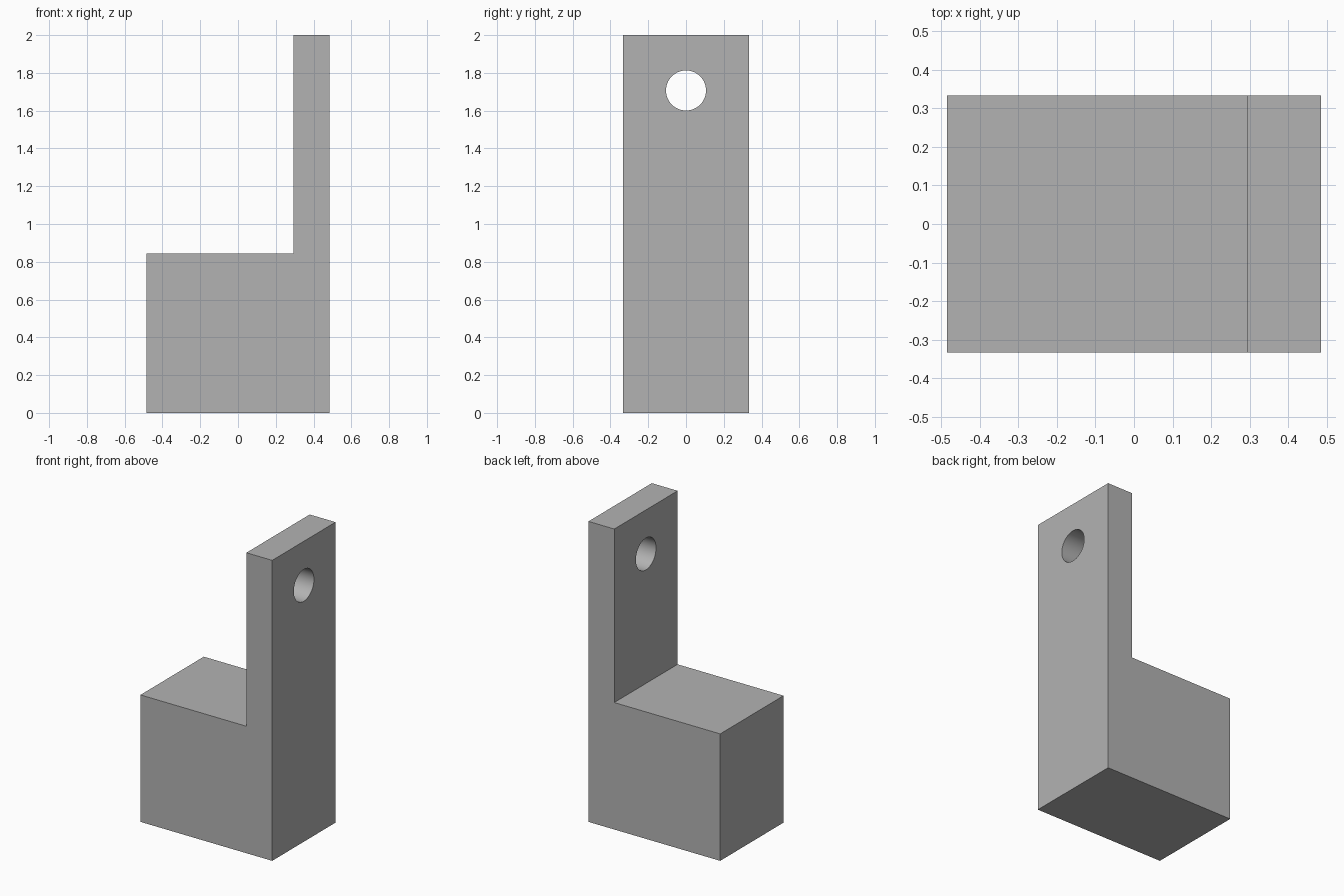
import bpy, bmesh, math

if "Cube" in bpy.data.objects:
    bpy.data.objects.remove(bpy.data.objects["Cube"], do_unlink=True)

HALF_X, HALF_Y = 0.485, 0.333
PLATE_X, STEP_Z, TOP_Z = 0.295, 0.845, 2.0
HOLE_Z, HOLE_R = 1.707, 0.106

grey = bpy.data.materials.new("plain grey")
grey.use_nodes = True
colour = (0.45, 0.45, 0.45, 1)
grey.diffuse_color = colour
grey.node_tree.nodes["Principled BSDF"].inputs["Base Color"].default_value = colour

# L-shaped side profile extruded across the depth
profile = [(-HALF_X, 0), (HALF_X, 0), (HALF_X, TOP_Z),
           (PLATE_X, TOP_Z), (PLATE_X, STEP_Z), (-HALF_X, STEP_Z)]
bm = bmesh.new()
face = bm.faces.new([bm.verts.new((x, -HALF_Y, z)) for x, z in profile])
new = bmesh.ops.extrude_face_region(bm, geom=[face])["geom"]
bmesh.ops.translate(bm, vec=(0, 2 * HALF_Y, 0),
                    verts=[v for v in new if isinstance(v, bmesh.types.BMVert)])
bmesh.ops.recalc_face_normals(bm, faces=bm.faces)
mesh = bpy.data.meshes.new("bracket_block")
bm.to_mesh(mesh)
bm.free()
mesh.materials.append(grey)
block = bpy.data.objects.new("bracket_block", mesh)
bpy.context.collection.objects.link(block)

# Round hole through the upright plate
bpy.ops.mesh.primitive_cylinder_add(vertices=64, radius=HOLE_R, depth=0.5,
                                    location=((PLATE_X + HALF_X) / 2, 0, HOLE_Z),
                                    rotation=(0, math.pi / 2, 0))
cutter = bpy.context.object
cutter.name = "hole_cutter"
cutter.data.materials.append(grey)
cut = block.modifiers.new("hole", "BOOLEAN")
cut.operation = "DIFFERENCE"
cut.solver = "EXACT"
cut.object = cutter

# Apply the cut, drop the cutter, and smooth only the hole wall
bpy.ops.object.select_all(action="DESELECT")
block.select_set(True)
bpy.context.view_layer.objects.active = block
bpy.ops.object.modifier_apply(modifier=cut.name)
bpy.data.objects.remove(cutter, do_unlink=True)
bpy.ops.object.shade_smooth_by_angle(angle=math.radians(30))
